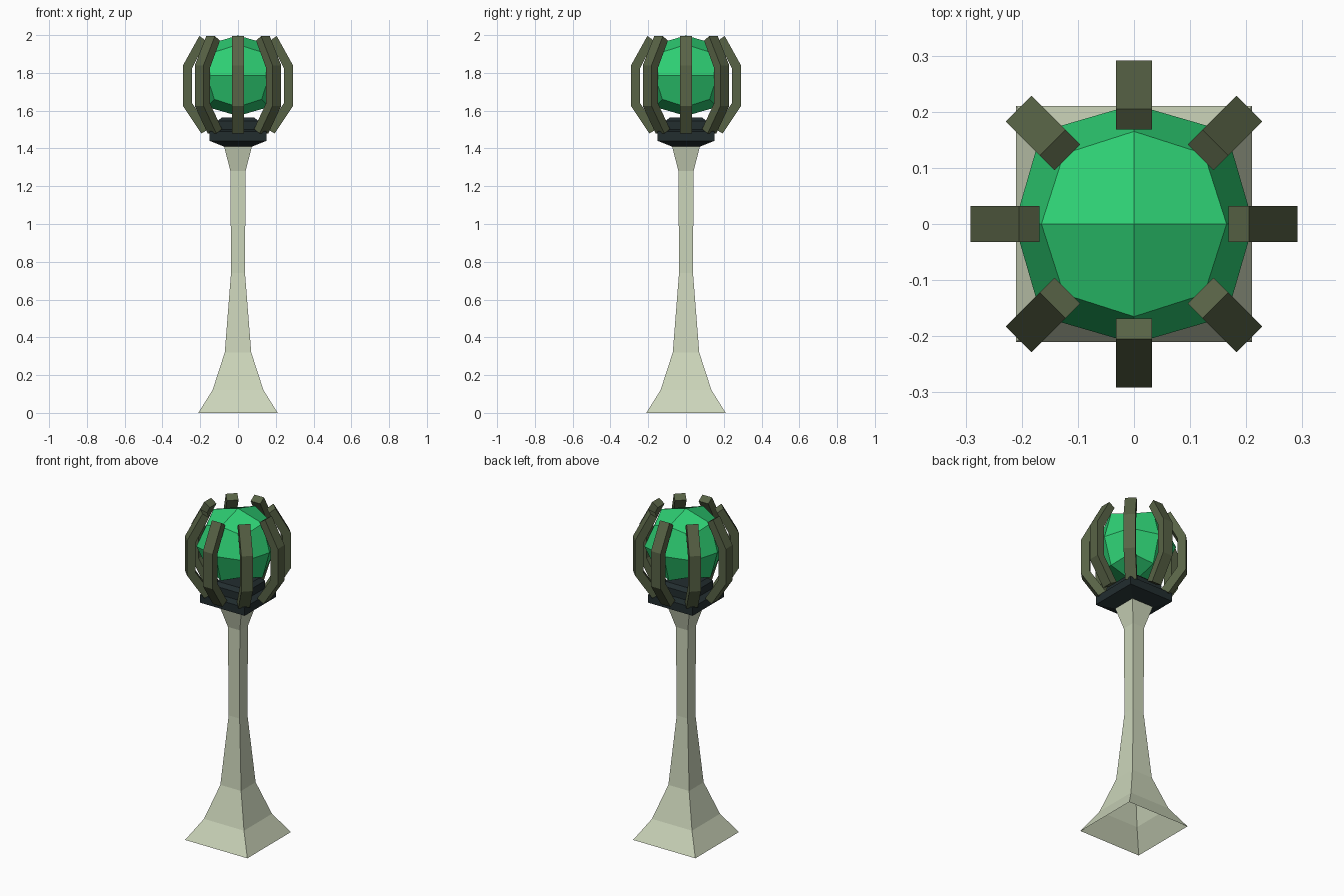
import bpy, bmesh, math
from mathutils import Vector, Matrix

cube = bpy.data.objects.get("Cube")
if cube:
    bpy.data.objects.remove(cube, do_unlink=True)


def material(name, srgb):
    color = [(c / 255 / 12.92 if c < 11 else ((c / 255 + 0.055) / 1.055) ** 2.4) for c in srgb] + [1]
    mat = bpy.data.materials.new(name)
    mat.use_nodes = True
    mat.diffuse_color = color
    mat.node_tree.nodes["Principled BSDF"].inputs["Base Color"].default_value = color
    return mat


stone = material("pale stone", (204, 213, 186))
iron = material("dark iron", (34, 45, 47))
bronze = material("olive bronze", (88, 99, 70))
crystal = material("green crystal", (46, 208, 116))


def finish(name, bm, mat):
    bmesh.ops.recalc_face_normals(bm, faces=bm.faces)
    mesh = bpy.data.meshes.new(name)
    bm.to_mesh(mesh)
    bm.free()
    mesh.materials.append(mat)
    obj = bpy.data.objects.new(name, mesh)
    bpy.context.collection.objects.link(obj)
    return obj


def square_loft(name, profile, mat, capped):
    """Stack square rings given as (half width, height)."""
    bm = bmesh.new()
    rings = [[bm.verts.new((sx * r, sy * r, z))
              for sx, sy in ((-1, -1), (1, -1), (1, 1), (-1, 1))] for r, z in profile]
    for low, high in zip(rings, rings[1:]):
        for i in range(4):
            j = (i + 1) % 4
            bm.faces.new((low[i], low[j], high[j], high[i]))
    if capped:
        bm.faces.new(rings[0])
        bm.faces.new(rings[-1])
    return finish(name, bm, mat)


# Flared pedestal, open underneath
square_loft("pedestal", [(0.21, 0), (0.135, 0.12), (0.07, 0.32), (0.037, 0.74),
                         (0.04, 1.28), (0.075, 1.415)], stone, False)

# Stepped holder under the orb
square_loft("holder", [(0.075, 1.41), (0.15, 1.44), (0.15, 1.49), (0.108, 1.5),
                       (0.108, 1.545), (0.085, 1.565)], iron, True)

# Faceted orb: a subdivided cube pushed out towards a ball
bm = bmesh.new()
bmesh.ops.create_cube(bm, size=2)
bmesh.ops.subdivide_edges(bm, edges=bm.edges[:], cuts=1, use_grid_fill=True)
reach = {1: 0.213, 2: 0.165, 3: 0.125}
for v in bm.verts:
    v.co *= reach[sum(abs(c) > 0.5 for c in v.co)]
    v.co.z += 1.785
finish("orb", bm, crystal)

# Eight bent claws around the orb
outer = [(0.195, 1.48), (0.291, 1.625), (0.291, 1.84), (0.205, 1.995)]
inner = [(0.152, 1.502), (0.243, 1.64), (0.243, 1.825), (0.168, 1.97)]
half_width = 0.0325
for k in range(8):
    bm = bmesh.new()
    rings = []
    for (ro, zo), (ri, zi) in zip(outer, inner):
        rings.append([bm.verts.new(p) for p in (
            (ro, -half_width, zo), (ro, half_width, zo),
            (ri, half_width, zi), (ri, -half_width, zi))])
    for low, high in zip(rings, rings[1:]):
        for i in range(4):
            j = (i + 1) % 4
            bm.faces.new((low[i], low[j], high[j], high[i]))
    bm.faces.new(rings[0])
    bm.faces.new(rings[-1])
    bm.transform(Matrix.Rotation(k * math.pi / 4, 4, "Z"))
    finish(f"claw_{k + 1}", bm, bronze)
